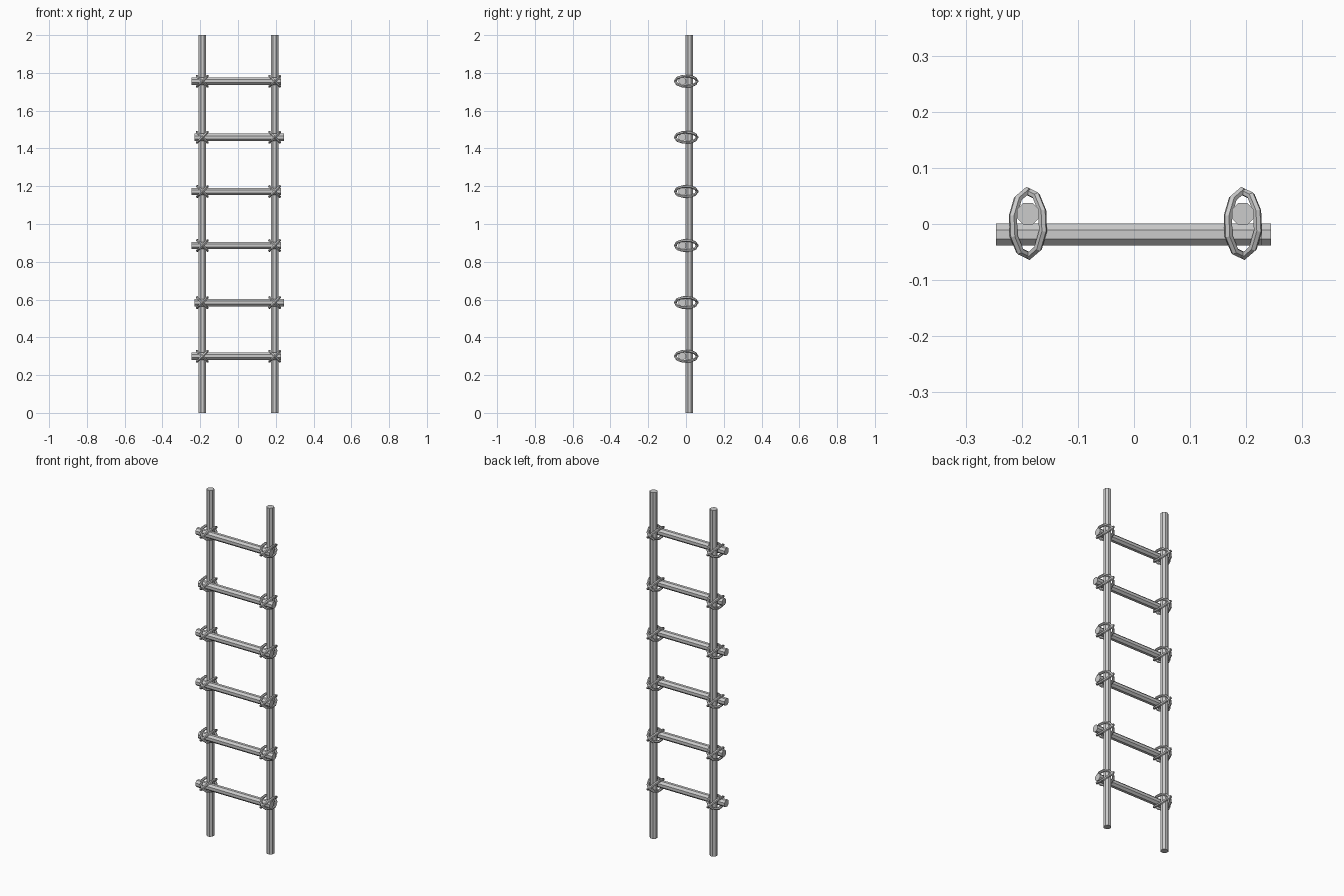
import bpy, bmesh
from math import pi, sin, cos
from mathutils import Vector

if "Cube" in bpy.data.objects:
    bpy.data.objects.remove(bpy.data.objects["Cube"])

POLE_X = (-0.189, 0.194)
POLE_Y, RUNG_Y, R = 0.018, -0.019, 0.0195

def rod(name, a, b, r, sides=8):
    """Flat-sided rod from a to b."""
    a, b = Vector(a), Vector(b)
    bpy.ops.mesh.primitive_cylinder_add(vertices=sides, radius=r / cos(pi / sides),
                                        depth=(b - a).length, location=(a + b) / 2)
    o = bpy.context.object
    o.name = name
    # turn the ring half a step so flats face the axes
    d = (b - a).normalized()
    for v in o.data.vertices:
        x, y, z = v.co
        c, s = cos(pi / sides), sin(pi / sides)
        x, y = x * c - y * s, x * s + y * c
        v.co = (x, y, z) if d.z > 0.5 else (z, x, y)
    return o

def lashing(name, centre, slope, segs=10, sides=6, tube=0.0075):
    """Elongated rope loop lying in a diagonal plane."""
    u = Vector((1, 0, slope)).normalized()
    w = Vector((0, 1, 0))
    n = u.cross(w)
    bm = bmesh.new()
    rings = []
    for i in range(segs):
        t = 2 * pi * i / segs + 0.08
        p = u * (-0.039 * sin(t)) + w * (0.058 * cos(t))
        out = (u * (-sin(t) / 0.039) + w * (cos(t) / 0.058)).normalized()
        rings.append([bm.verts.new(Vector(centre) + p
                      + tube * (out * cos(2 * pi * j / sides) + n * sin(2 * pi * j / sides)))
                      for j in range(sides)])
    for i in range(segs):
        for j in range(sides):
            k, l = (i + 1) % segs, (j + 1) % sides
            bm.faces.new((rings[i][j], rings[k][j], rings[k][l], rings[i][l]))
    bmesh.ops.recalc_face_normals(bm, faces=bm.faces)
    me = bpy.data.meshes.new(name)
    bm.to_mesh(me)
    bm.free()
    o = bpy.data.objects.new(name, me)
    bpy.context.collection.objects.link(o)
    bpy.context.view_layer.objects.active = o

# upright poles
for x in POLE_X:
    rod("side_pole", (x, POLE_Y, 0), (x, POLE_Y, 2), R)

# rungs, some shifted sideways, each tied with crossed rope loops
for z, x0 in ((0.30, -0.246), (0.584, -0.23), (0.886, -0.246),
              (1.172, -0.246), (1.459, -0.23), (1.756, -0.246)):
    rod("rung", (x0, RUNG_Y, z), (x0 + 0.474, RUNG_Y, z), R)
    for x in POLE_X:
        for slope in (1, -1):
            lashing("rope_lashing", (x, 0.001, z), slope)
